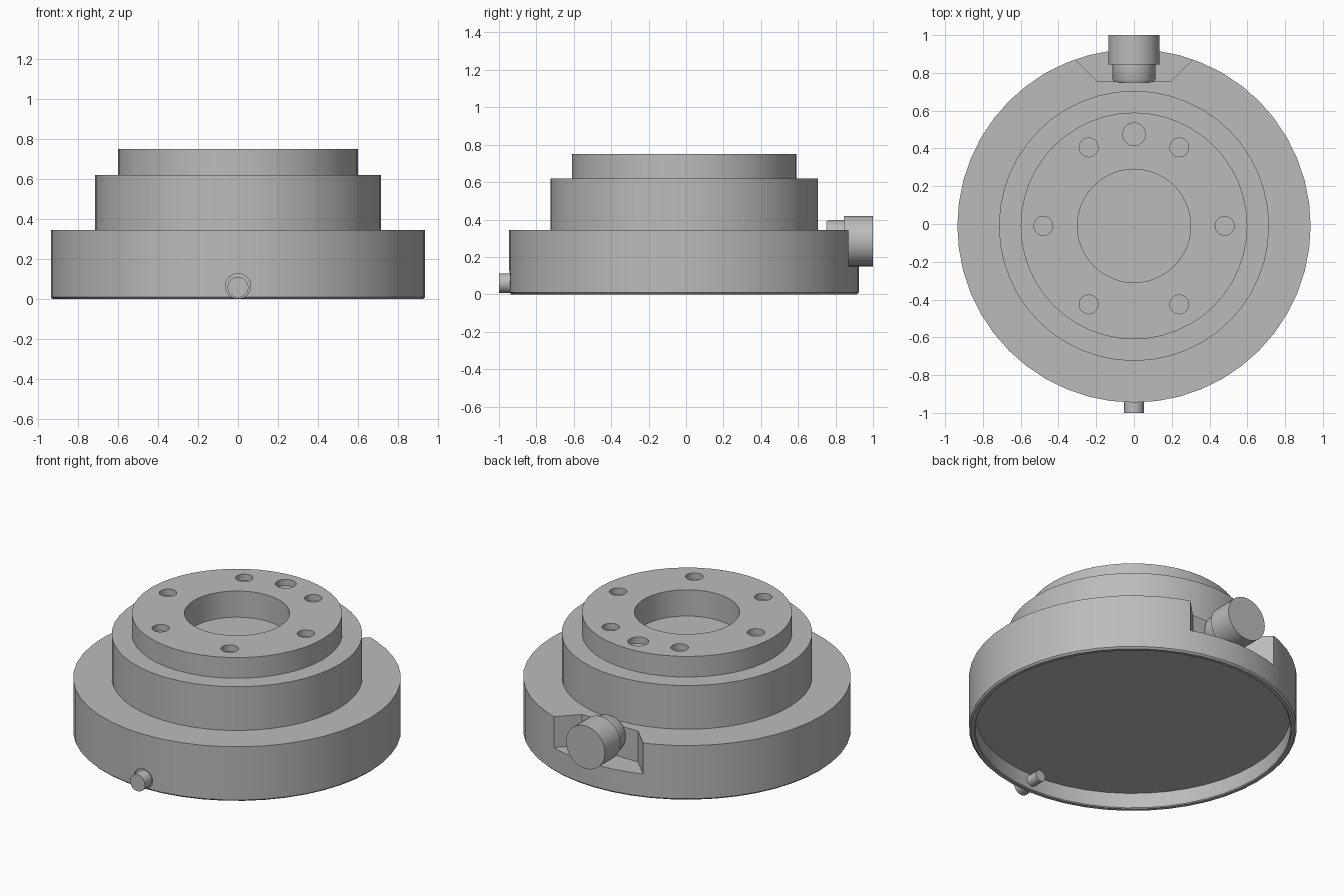
import bpy, bmesh
from math import pi, cos, sin, radians
from mathutils import Matrix, Vector

if "Cube" in bpy.data.objects:
    bpy.data.objects.remove(bpy.data.objects["Cube"], do_unlink=True)

CY = -0.01          # y of the main axis
grey = bpy.data.materials.new("machined grey")
grey.use_nodes = True
grey.diffuse_color = (0.5, 0.5, 0.5, 1)
grey.node_tree.nodes["Principled BSDF"].inputs["Base Color"].default_value = (0.5, 0.5, 0.5, 1)


def finish(name, bm):
    bmesh.ops.recalc_face_normals(bm, faces=bm.faces)
    mesh = bpy.data.meshes.new(name)
    bm.to_mesh(mesh)
    bm.free()
    mesh.materials.append(grey)
    obj = bpy.data.objects.new(name, mesh)
    bpy.context.collection.objects.link(obj)
    return obj


def lathe(name, profile, steps, matrix):
    """Revolve (radius, height) points around z, then place the result."""
    bm = bmesh.new()
    verts = [bm.verts.new((r, 0, z)) for r, z in profile]
    edges = [bm.edges.new(pair) for pair in zip(verts, verts[1:])]
    bmesh.ops.spin(bm, geom=verts + edges, cent=(0, 0, 0), axis=(0, 0, 1),
                   angle=2 * pi, steps=steps, use_merge=True)
    bmesh.ops.remove_doubles(bm, verts=bm.verts, dist=1e-5)
    bmesh.ops.transform(bm, matrix=matrix, verts=bm.verts)
    return finish(name, bm)


def cylinder(name, radius, start, end, matrix):
    return lathe(name, [(0, start), (radius, start), (radius, end), (0, end)], 32, matrix)


def along_y(z):
    """Lay the lathe axis along +y at the given height."""
    return Matrix.Translation((0, 0, z)) @ Matrix.Rotation(-pi / 2, 4, 'X')


def cut(target, cutter):
    mod = target.modifiers.new("cut", 'BOOLEAN')
    mod.operation = 'DIFFERENCE'
    mod.solver = 'EXACT'
    mod.object = cutter
    bpy.context.view_layer.objects.active = target
    bpy.ops.object.modifier_apply(modifier=mod.name)
    bpy.data.objects.remove(cutter, do_unlink=True)


# Stepped body with a blind bore on top and a shallow recess below
body = lathe("stepped_body", [
    (0, 0.1), (0.9, 0.1), (0.9, 0.005), (0.905, 0), (0.925, 0), (0.935, 0.01),
    (0.935, 0.345), (0.715, 0.345), (0.715, 0.62), (0.6, 0.62), (0.6, 0.75),
    (0.3, 0.75), (0.3, 0.585), (0, 0.585)], 48, Matrix.Translation((0, CY, 0)))

# Ring of six bolt holes and one larger locating hole
for i in range(6):
    a = radians(60 * i)
    place = Matrix.Translation((0.48 * cos(a), CY + 0.48 * sin(a), 0))
    cut(body, cylinder("bolt_hole_cutter", 0.05, 0.71, 0.8, place))
cut(body, cylinder("locating_hole_cutter", 0.06, 0.71, 0.8,
                   Matrix.Translation((0, 0.475, 0))))

# Flared pocket at the back for the knob
bm = bmesh.new()
outline = [(-0.195, 0.755), (0.195, 0.755), (0.44, 1.0), (-0.44, 1.0)]
base = bm.faces.new([bm.verts.new((x, y, 0.15)) for x, y in outline])
top = bmesh.ops.extrude_face_region(bm, geom=[base])["geom"]
bmesh.ops.translate(bm, vec=Vector((0, 0, 0.3)),
                    verts=[v for v in top if isinstance(v, bmesh.types.BMVert)])
cut(body, finish("pocket_cutter", bm))

# Shallow spot face around the front pin
cut(body, cylinder("spot_face_cutter", 0.063, -1.1, -0.93, along_y(0.065)))

# Back knob: narrow chamfered stem and wider head
knob = lathe("back_knob", [
    (0, 0.75), (0.105, 0.75), (0.113, 0.765), (0.113, 0.845), (0.135, 0.845),
    (0.135, 1.0), (0, 1.0)], 40, along_y(0.285))

# Front pin passing through the rim, thinner on the inside
pin = lathe("front_pin", [
    (0, -1.0), (0.052, -1.0), (0.052, -0.92), (0.035, -0.92),
    (0.035, -0.83), (0, -0.83)], 32, along_y(0.06))

for obj in (body, knob, pin):
    bpy.ops.object.select_all(action='DESELECT')
    obj.select_set(True)
    bpy.context.view_layer.objects.active = obj
    bpy.ops.object.shade_smooth_by_angle(angle=radians(30))
